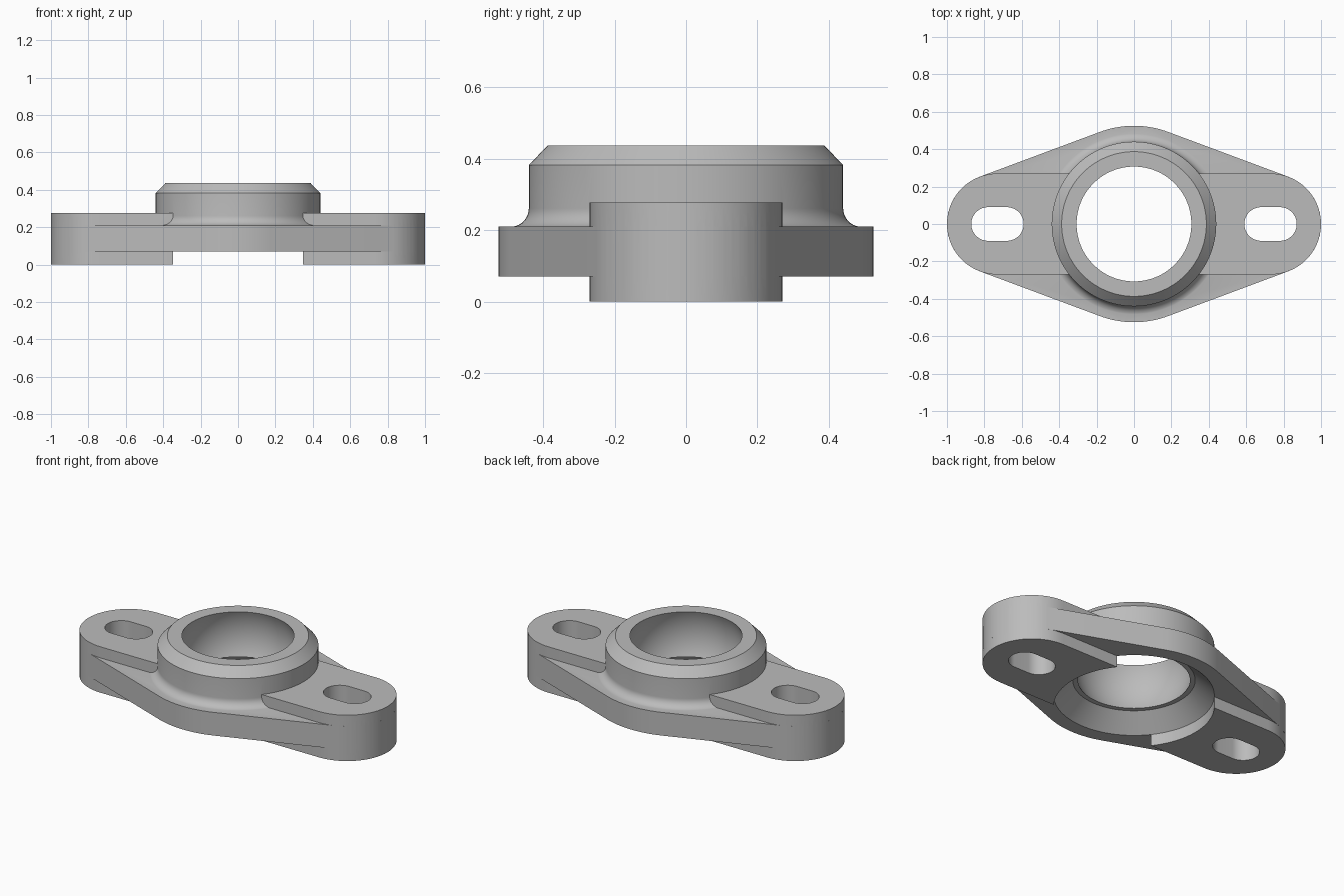
import bpy, bmesh, math
from math import sin, cos, pi

if "Cube" in bpy.data.objects:
    bpy.data.objects.remove(bpy.data.objects["Cube"])

metal = bpy.data.materials.new("grey metal")
metal.diffuse_color = (0.5, 0.5, 0.5, 1)
metal.use_nodes = True
metal.node_tree.nodes["Principled BSDF"].inputs["Base Color"].default_value = metal.diffuse_color


def finish(bm, name):
    bmesh.ops.recalc_face_normals(bm, faces=bm.faces)
    me = bpy.data.meshes.new(name)
    bm.to_mesh(me)
    bm.free()
    me.materials.append(metal)
    ob = bpy.data.objects.new(name, me)
    bpy.context.collection.objects.link(ob)
    return ob


def prism(name, pts, z0, z1):
    bm = bmesh.new()
    face = bm.faces.new([bm.verts.new((x, y, z0)) for x, y in pts])
    top = bmesh.ops.extrude_face_region(bm, geom=[face])["geom"]
    verts = [v for v in top if isinstance(v, bmesh.types.BMVert)]
    bmesh.ops.translate(bm, vec=(0, 0, z1 - z0), verts=verts)
    return finish(bm, name)


def lathe(name, profile, n=128):
    # profile of (radius, z); both ends are closed with flat caps
    bm = bmesh.new()
    rings = [[bm.verts.new((r * cos(2 * pi * i / n), r * sin(2 * pi * i / n), z))
              for i in range(n)] for r, z in profile]
    for a, b in zip(rings, rings[1:]):
        for i in range(n):
            j = (i + 1) % n
            bm.faces.new((a[i], a[j], b[j], b[i]))
    bm.faces.new(rings[0])
    bm.faces.new(rings[-1])
    return finish(bm, name)


def arc(cx, cy, r, a0, a1, n=32):
    return [(cx + r * cos(a0 + (a1 - a0) * i / n),
             cy + r * sin(a0 + (a1 - a0) * i / n)) for i in range(n + 1)]


def stadium(x0, x1, r):
    return arc(x1, 0, r, -pi / 2, pi / 2) + arc(x0, 0, r, pi / 2, 1.5 * pi)


def combine(target, other, operation):
    mod = target.modifiers.new("combine", "BOOLEAN")
    mod.object, mod.operation, mod.solver = other, operation, "EXACT"
    bpy.context.view_layer.objects.active = target
    bpy.ops.object.modifier_apply(modifier=mod.name)
    bpy.data.objects.remove(other)


R_MID, R_END, X_END = 0.525, 0.27, 0.73
t = math.acos((R_MID - R_END) / X_END)      # tangent angle of the flange sides

# Diamond flange plate
outline = (arc(X_END, 0, R_END, -t, t) + arc(0, 0, R_MID, t, pi - t)
           + arc(-X_END, 0, R_END, pi - t, pi + t)
           + arc(0, 0, R_MID, pi + t, 2 * pi - t))
housing = prism("bearing_housing", outline, 0.07, 0.21)

# Thick bolt pads, joined across the middle until the bore is cut
combine(housing, prism("bolt_pads", stadium(-X_END, X_END, R_END), 0, 0.277), "UNION")

# Remove the pad bridge inside the boss, then add the chamfered, filleted boss
fillet = arc(0.492, 0.261, 0.052, 1.5 * pi, pi, 10)
boss = [(0.492, 0.1)] + fillet + [(0.44, 0.382), (0.387, 0.437)]
combine(housing, lathe("boss", boss), "UNION")

# Spherical bearing seat, open at top, with conical relief underneath
zc, half, r_open = 0.301, 0.136, 0.307
rs = math.hypot(half, r_open)
a = math.asin(half / rs)
seat = arc(0, zc, rs, -a, a, 16)
bore = [(0.44, -0.1), (0.44, 0.07), (0.335, zc - half)] + seat + [(r_open, 0.6)]
combine(housing, lathe("bore_cutter", bore), "DIFFERENCE")

# Bolt slots
for s in (-1, 1):
    xs = sorted((s * 0.68, s * 0.78))
    combine(housing, prism("slot_cutter", stadium(xs[0], xs[1], 0.09), -0.1, 0.5),
            "DIFFERENCE")

bpy.ops.object.select_all(action="DESELECT")
housing.select_set(True)
bpy.context.view_layer.objects.active = housing
bpy.ops.object.shade_smooth_by_angle(angle=math.radians(25))
